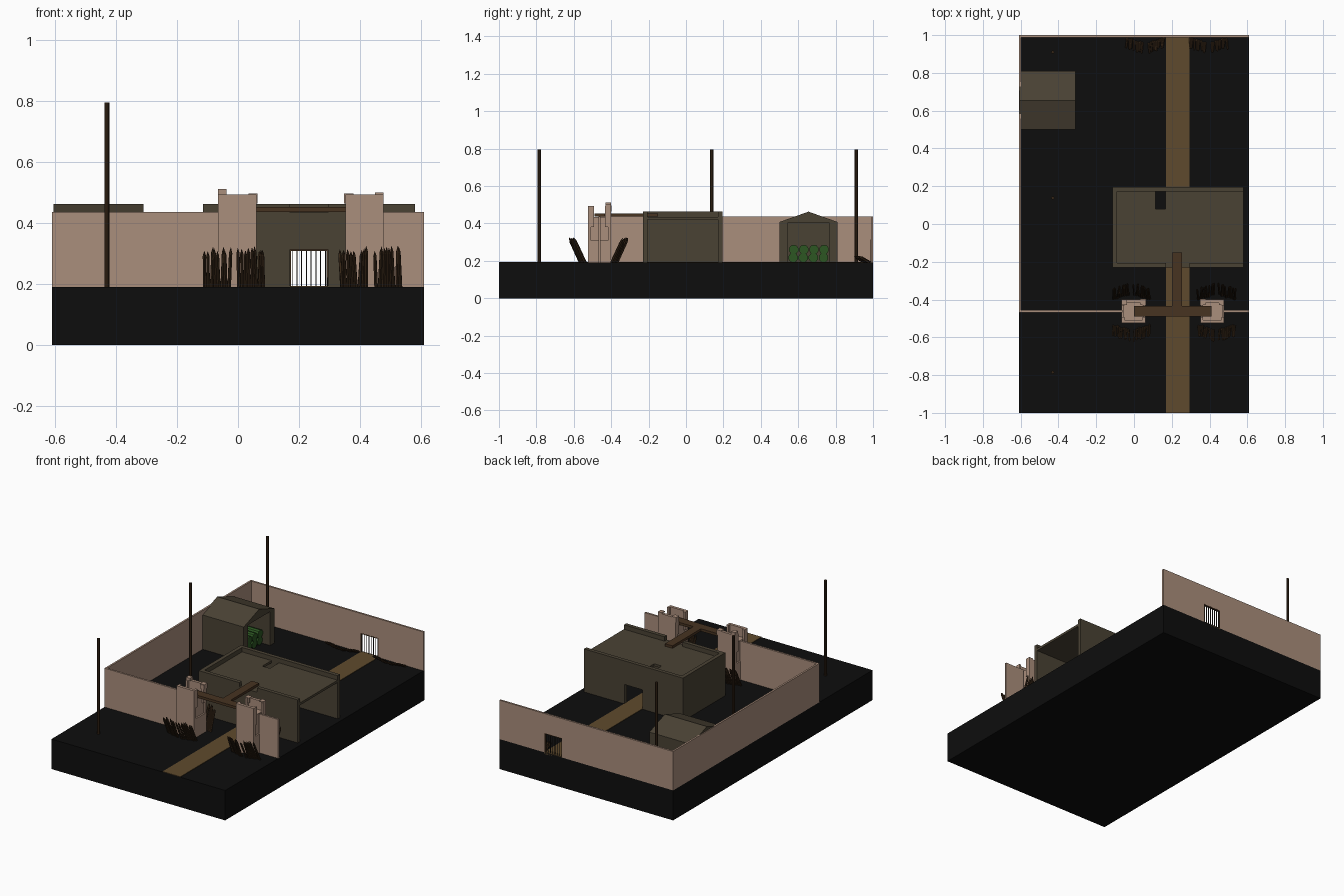
import bpy, bmesh, math, random
from mathutils import Vector, Matrix

if "Cube" in bpy.data.objects:
    bpy.data.objects.remove(bpy.data.objects["Cube"])

random.seed(4)


def mat(name, r, g, b):
    def lin(c):
        c /= 255
        return c / 12.92 if c <= 0.04045 else ((c + 0.055) / 1.055) ** 2.4
    m = bpy.data.materials.new(name)
    m.diffuse_color = (lin(r), lin(g), lin(b), 1)
    m.use_nodes = True
    m.node_tree.nodes["Principled BSDF"].inputs["Base Color"].default_value = m.diffuse_color
    return m


BLACK = mat("black_ground", 13, 13, 13)
SAND = mat("dirt_path", 95, 74, 45)
CLAY = mat("clay_wall", 170, 142, 124)
STONE = mat("dark_stone", 74, 66, 52)
PLANK = mat("plank_brown", 71, 51, 33)
STAKE = mat("stake_brown", 54, 38, 23)
IRON = mat("iron_dark", 42, 35, 30)
GREEN = mat("barrel_green", 44, 86, 34)

G = 0.19          # ground level
WALL = 0.437      # yard wall top


def finish(name, bm, material):
    bmesh.ops.recalc_face_normals(bm, faces=bm.faces)
    me = bpy.data.meshes.new(name)
    bm.to_mesh(me)
    bm.free()
    me.materials.append(material)
    ob = bpy.data.objects.new(name, me)
    bpy.context.collection.objects.link(ob)
    return ob


def add_box(bm, x0, x1, y0, y1, z0, z1):
    m = Matrix.Translation(((x0 + x1) / 2, (y0 + y1) / 2, (z0 + z1) / 2))
    m = m @ Matrix.Diagonal((abs(x1 - x0), abs(y1 - y0), abs(z1 - z0), 1))
    bmesh.ops.create_cube(bm, size=1, matrix=m)


def boxes(name, material, *specs):
    bm = bmesh.new()
    for s in specs:
        add_box(bm, *s)
    return finish(name, bm, material)


def add_rod(bm, a, b, r0, r1, n):
    a, b = Vector(a), Vector(b)
    d = b - a
    m = Matrix.Translation((a + b) / 2) @ d.to_track_quat('Z', 'Y').to_matrix().to_4x4()
    bmesh.ops.create_cone(bm, cap_ends=True, segments=n, radius1=r0, radius2=r1,
                          depth=d.length, matrix=m)


# Ground slab and path
boxes("ground_slab", BLACK, (-0.61, 0.61, -1, 1, 0, G))
boxes("path", SAND, (0.17, 0.295, -1, 1, G - 0.01, G + 0.003))

# Yard walls (right side is open), back wall with a gate opening
T = 0.012
boxes("left_wall", CLAY, (-0.61, -0.61 + T, -0.468, 1, G, WALL))
boxes("front_wall", CLAY, (-0.61, -0.06, -0.468, -0.456, G, WALL),
      (0.475, 0.61, -0.468, -0.456, G, WALL))
boxes("back_wall", CLAY, (-0.61, 0.17, 1 - T, 1, G, WALL),
      (0.295, 0.61, 1 - T, 1, G, WALL), (0.17, 0.295, 1 - T, 1, 0.313, WALL))

# Barred gate
bm = bmesh.new()
for i in range(8):
    x = 0.178 + i * 0.0155
    add_rod(bm, (x, 0.994, G), (x, 0.994, 0.313), 0.0018, 0.0018, 6)
finish("gate_bars", bm, IRON)
boxes("gate_frame", PLANK, (0.17, 0.174, 0.987, 0.9995, G, 0.313),
      (0.291, 0.295, 0.987, 0.9995, G, 0.313), (0.17, 0.295, 0.987, 0.9995, 0.308, 0.313))

# Main building: open right side, front and back doors, hatch in the roof
X0, X1, Y0, Y1, TOP = -0.115, 0.58, -0.23, 0.195, 0.463
W, ROOF = 0.024, 0.435
boxes("building_walls", STONE,
      (X0, X0 + W, Y0, Y1, G, TOP),
      (X0 + W, 0.17, Y0, Y0 + W, G, TOP), (0.295, X1, Y0, Y0 + W, G, TOP),
      (0.17, 0.295, Y0, Y0 + W, 0.313, ROOF),
      (X0 + W, 0.17, Y1 - W, Y1, G, TOP), (0.295, X1, Y1 - W, Y1, G, TOP),
      (0.17, 0.295, Y1 - W, Y1, 0.313, TOP))
HX0, HX1, HY0 = 0.115, 0.168, 0.08
boxes("building_roof", STONE,
      (X0 + W, HX0, Y0 + W, Y1 - W, 0.42, ROOF),
      (HX1, X1, Y0 + W, Y1 - W, 0.42, ROOF),
      (HX0, HX1, Y0 + W, HY0, 0.42, ROOF))

# T-shaped plank bridge
boxes("plank_bridge", PLANK, (0.0, 0.41, -0.49, -0.435, 0.436, 0.452),
      (0.2, 0.253, -0.435, -0.15, 0.436, 0.452))

# Gate towers, s points away from the path
for label, cx, s in (("left", -0.0025, -1), ("right", 0.415, 1)):
    h, cy = 0.0625, -0.4625
    bm = bmesh.new()

    def part(u0, u1, v0, v1, z0, z1):
        add_box(bm, cx + s * u0, cx + s * u1, cy + v0, cy + v1, z0, z1)
    part(-h, h, -h, -h + 0.018, G, 0.493)              # front panel
    part(-h, h, h - 0.018, h, G, 0.493)                # back panel
    part(-0.053, 0.053, -h + 0.018, h - 0.018, G, 0.435)
    part(-h, h, -h + 0.018, h - 0.018, G, 0.31)        # wider foot
    for u in (-h, h - 0.014):                          # corner merlons
        part(u, u + 0.014, -h + 0.018, -0.03, 0.38, 0.493)
        part(u, u + 0.014, 0.03, h - 0.018, 0.38, 0.493)
    part(h - 0.028, h, h - 0.03, h, 0.493, 0.511 if s < 0 else 0.5)
    part(-h - 0.004, -h + 0.026, h - 0.03, h + 0.002, 0.465, 0.497)
    finish(label + "_tower", bm, CLAY)


# Stake barriers: rows of sharpened stakes leaning outward
def stakes(name, x0, y, lean, rise, skew):
    bm = bmesh.new()
    for i in range(8):
        t = i / 7
        x = x0 + 0.008 + t * 0.08
        yb = y + skew * (t - 0.5) * 0.025 + random.uniform(-0.004, 0.004)
        k = random.uniform(0.86, 1.0)
        a = Vector((x, yb, G))
        b = a + Vector((random.uniform(-0.008, 0.008), lean * k, rise * k))
        mid = a.lerp(b, 0.86)
        add_rod(bm, a, mid, 0.0065, 0.006, 6)
        add_rod(bm, mid, b, 0.006, 0.0005, 6)
    finish(name, bm, STAKE)


for i, x in enumerate((-0.117, -0.005, 0.333, 0.445)):
    sk = -1 if i % 2 == 0 else 1
    stakes(f"front_stakes_{i}", x, -0.55, -0.062, 0.135, sk)
    stakes(f"inner_stakes_{i}", x, -0.385, 0.062, 0.135, -sk)
for i, x in enumerate((-0.043, 0.07, 0.29, 0.402)):
    stakes(f"fallen_stakes_{i}", x, 0.972, -0.06, 0.035, 1 if i % 2 else -1)

# Shed with gable roof, open to the right
SX0, SX1 = -0.605, -0.31


def gable(bm, x0, x1, pts):
    a = [bm.verts.new((x0, y, z)) for y, z in pts]
    b = [bm.verts.new((x1, y, z)) for y, z in pts]
    n = len(pts)
    bm.faces.new(a)
    bm.faces.new(b[::-1])
    for i in range(n):
        bm.faces.new((a[i], a[(i + 1) % n], b[(i + 1) % n], b[i]))


bm = bmesh.new()
gable(bm, SX0, SX0 + 0.02, [(0.5, G), (0.81, G), (0.81, 0.408), (0.655, 0.463), (0.5, 0.408)])
gable(bm, SX0 + 0.02, SX1, [(0.5, G), (0.545, G), (0.545, 0.405), (0.765, 0.405), (0.765, G),
                            (0.81, G), (0.81, 0.408), (0.655, 0.463), (0.5, 0.408)])
finish("shed", bm, STONE)

# Green barrels stacked in the shed
bm = bmesh.new()
for row in range(2):
    for i in range(4):
        y, z = 0.573 + i * 0.054 + row * 0.003, 0.217 + row * 0.043
        add_rod(bm, (-0.56, y, z), (-0.36, y, z), 0.026, 0.026, 10)
finish("barrels", bm, GREEN)

# Tall poles
bm = bmesh.new()
for y in (-0.785, 0.138, 0.91):
    add_rod(bm, (-0.43, y, G), (-0.43, y, 0.795), 0.0085, 0.0085, 8)
finish("poles", bm, STAKE)
